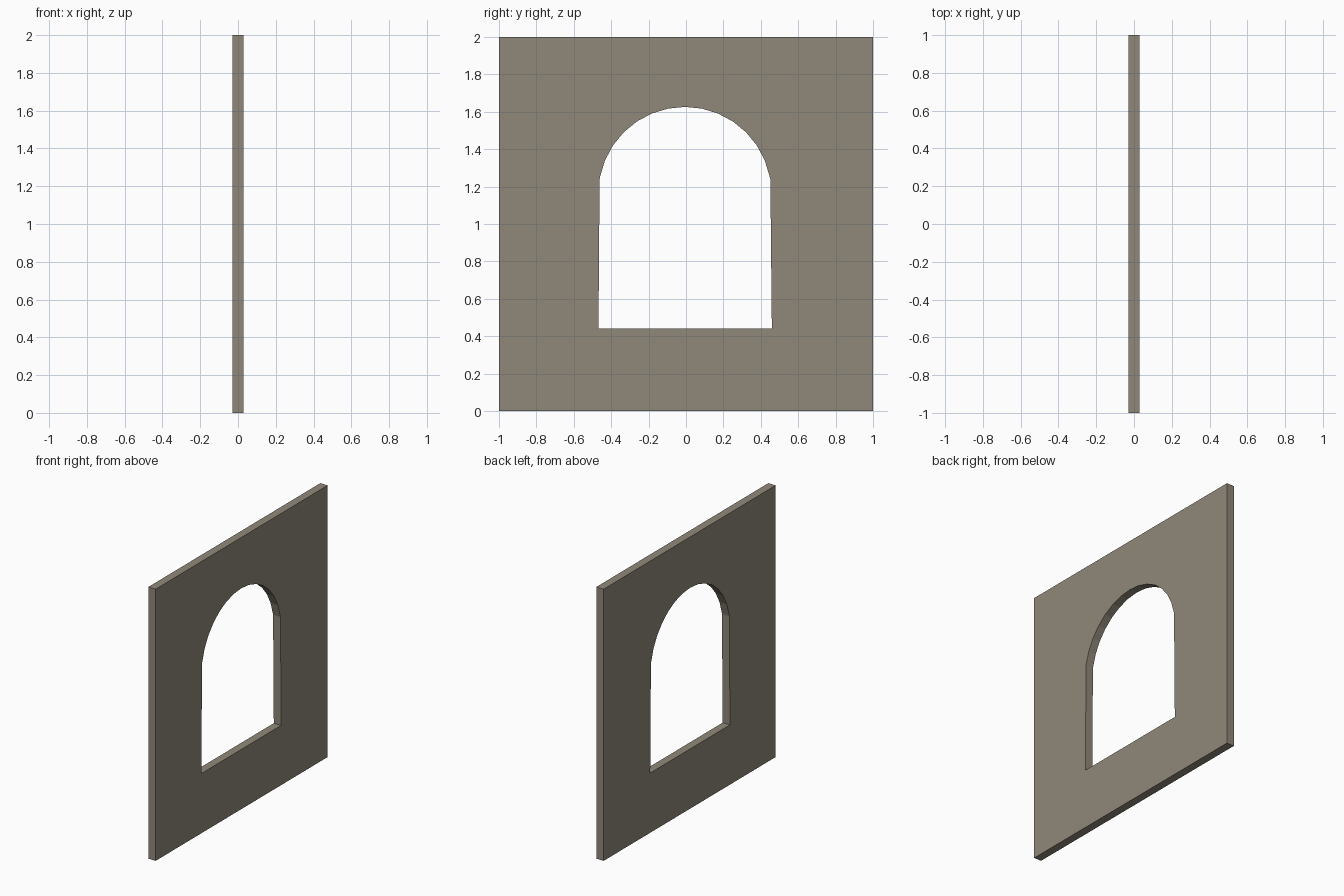
import bpy, bmesh, math
from mathutils import Vector

if "Cube" in bpy.data.objects:
    bpy.data.objects.remove(bpy.data.objects["Cube"])

HALF_THICK = 0.03
CENTRE_Y, SPRING_Z, RADIUS = -0.006, 1.164, 0.462

stone = bpy.data.materials.new("warm_grey_stone")
stone.diffuse_color = (0.28, 0.246, 0.195, 1)
stone.use_nodes = True
stone.node_tree.nodes["Principled BSDF"].inputs["Base Color"].default_value = stone.diffuse_color

# Square wall outline and slightly tapered arched opening, as (y, z)
wall = [(-1, 0), (1, 0), (1, 2), (-1, 2)]
arc = [(CENTRE_Y + RADIUS * math.cos(math.radians(11.25 * i)),
        SPRING_Z + RADIUS * math.sin(math.radians(11.25 * i))) for i in range(1, 16)]
opening = [(-0.468, 0.44), (0.459, 0.44), (0.451, 1.24)] + arc + [(-0.462, 1.24)]

# Fill between the two outlines, then extrude to the wall thickness
bm = bmesh.new()
edges = []
for loop in (wall, opening):
    vs = [bm.verts.new((-HALF_THICK, y, z)) for y, z in loop]
    edges += [bm.edges.new((v, vs[(i + 1) % len(vs)])) for i, v in enumerate(vs)]
bmesh.ops.triangle_fill(bm, edges=edges, use_beauty=True, use_dissolve=False)
ext = bmesh.ops.extrude_face_region(bm, geom=bm.faces[:], use_keep_orig=True)
moved = [g for g in ext["geom"] if isinstance(g, bmesh.types.BMVert)]
bmesh.ops.translate(bm, verts=moved, vec=Vector((2 * HALF_THICK, 0, 0)))
bmesh.ops.recalc_face_normals(bm, faces=bm.faces[:])

mesh = bpy.data.meshes.new("arched_window_wall")
bm.to_mesh(mesh)
bm.free()
mesh.materials.append(stone)
obj = bpy.data.objects.new("arched_window_wall", mesh)
bpy.context.collection.objects.link(obj)
